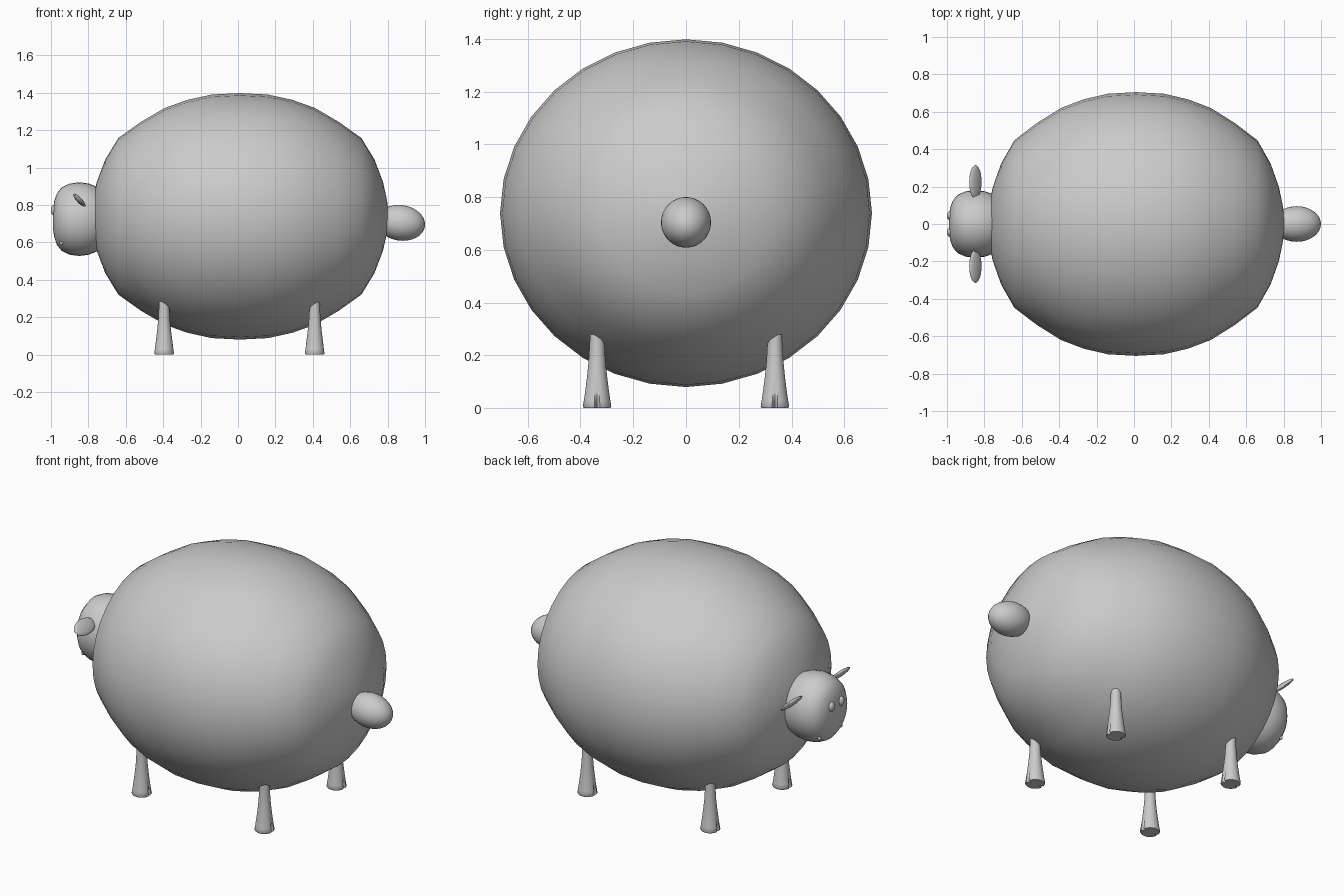
import bpy, bmesh, math
from mathutils import Matrix

if "Cube" in bpy.data.objects:
    bpy.data.objects.remove(bpy.data.objects["Cube"])

grey = bpy.data.materials.new("soft_grey")
grey.diffuse_color = (0.6, 0.6, 0.6, 1)
grey.use_nodes = True
grey.node_tree.nodes["Principled BSDF"].inputs["Base Color"].default_value = grey.diffuse_color


def finish(bm, name, angle=50):
    bmesh.ops.recalc_face_normals(bm, faces=bm.faces)
    me = bpy.data.meshes.new(name)
    bm.to_mesh(me)
    bm.free()
    ob = bpy.data.objects.new(name, me)
    bpy.context.collection.objects.link(ob)
    me.materials.append(grey)
    bpy.ops.object.select_all(action='DESELECT')
    ob.select_set(True)
    bpy.context.view_layer.objects.active = ob
    bpy.ops.object.shade_smooth_by_angle(angle=math.radians(angle))
    return ob


def loft(bm, rings):
    """Skin a list of vertex-position rings; close both ends."""
    vs = [[bm.verts.new(p) for p in r] for r in rings]
    n = len(vs[0])
    for a, b in zip(vs, vs[1:]):
        for i in range(n):
            j = (i + 1) % n
            bm.faces.new((a[i], a[j], b[j], b[i]))
    bm.faces.new(vs[0])
    bm.faces.new(vs[-1])


def turned(name, profile, cz, ry, rz, n=32):
    """Solid turned around the x axis from (x, radius fraction) points."""
    bm = bmesh.new()
    turn = [2 * math.pi * i / n for i in range(n)]
    loft(bm, [[(x, ry * r * math.cos(a), cz + rz * r * math.sin(a))
               for a in turn] for x, r in profile])
    return finish(bm, name)


def ellipsoid(name, centre, radii, tilt=0, seg=24):
    bm = bmesh.new()
    bmesh.ops.create_uvsphere(bm, u_segments=seg, v_segments=seg // 2, radius=1)
    bm.transform(Matrix.Translation(centre) @ Matrix.Rotation(math.radians(tilt), 4, 'Y')
                 @ Matrix.Diagonal((*radii, 1)))
    return finish(bm, name)


# Round woolly body
half = [(0.15, .988), (0.28, .945), (0.40, .88), (0.53, .765), (0.65, .635),
        (0.72, .46), (0.765, .28), (0.787, .13), (0.795, .02)]
profile = [(-x, r) for x, r in reversed(half)] + [(0, 1)] + half
turned("body", [(x + 0.01, r) for x, r in profile], 0.739, 0.705, 0.659)

# Head with a blunt face
turned("head", [(-.990, .02), (-.988, .30), (-.982, .50), (-.968, .70), (-.943, .86),
                (-.90, .965), (-.85, 1), (-.80, .97), (-.76, .89), (-.70, .70),
                (-.66, .40), (-.65, .02)], 0.724, 0.181, 0.197)

# Paired face parts
for s, side in ((-1, "right"), (1, "left")):
    ellipsoid("eye_" + side, (-.986, s * .045, .773), (.015, .023, .028), seg=16)
    ellipsoid("ear_" + side, (-.848, s * .225, .825), (.046, .09, .014), tilt=47)
    ellipsoid("mouth_corner_" + side, (-.944, s * .100, .596), (.011, .011, .011), seg=12)

# Stubby tail
ellipsoid("tail", (.870, 0, .704), (.131, .095, .095), tilt=8, seg=32)


# Flared legs with a cleft hoof
def leg(name, x, y, n=32):
    bm = bmesh.new()
    rings = []
    for z, r, cleft in ((0, .050, .6), (.006, .054, .6), (.03, .050, .65), (.065, .045, 1),
                        (.12, .038, 1), (.18, .032, 1), (.25, .028, 1), (.36, .025, 1)):
        ring = []
        for i in range(n):
            a = 2 * math.pi * i / n
            q = r * (cleft if i % (n // 2) == 0 else 1)
            ring.append((x + q * math.cos(a), y + q * math.sin(a), z))
        rings.append(ring)
    loft(bm, rings)
    finish(bm, name)


for x, end in ((-.395, "front"), (.41, "rear")):
    for y, side in ((-.337, "right"), (.337, "left")):
        leg(f"{end}_leg_{side}", x, y)
